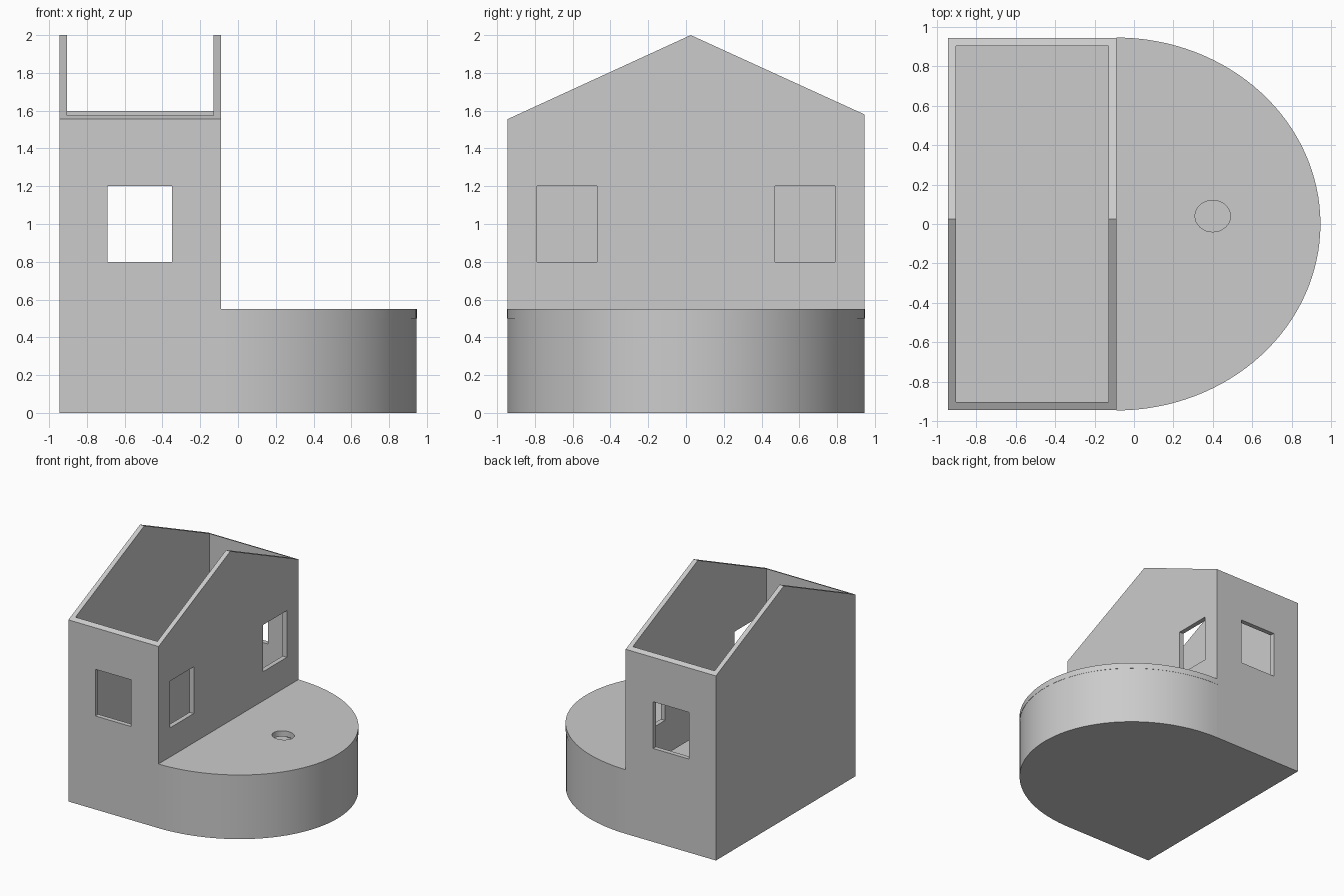
import bpy, bmesh
from math import sin, cos, pi
from mathutils import Vector

if "Cube" in bpy.data.objects:
    bpy.data.objects.remove(bpy.data.objects["Cube"], do_unlink=True)

GREY = 0.6
mat = bpy.data.materials.new("plain grey")
mat.use_nodes = True
mat.diffuse_color = (GREY, GREY, GREY, 1)
mat.node_tree.nodes["Principled BSDF"].inputs["Base Color"].default_value = (GREY, GREY, GREY, 1)

LEFT, WALL_X, HALF = -0.945, -0.09, 0.945   # house extents
BOW = 1.035                                 # reach of the rounded base
T = 0.04                                    # wall thickness
FLOOR, BASE_TOP, LID_TOP = 0.05, 0.5, 0.55


def prism(name, points, direction):
    """Extrude a flat outline along a direction."""
    bm = bmesh.new()
    face = bm.faces.new([bm.verts.new(p) for p in points])
    new = bmesh.ops.extrude_face_region(bm, geom=[face])["geom"]
    bmesh.ops.translate(bm, vec=Vector(direction),
                        verts=[v for v in new if isinstance(v, bmesh.types.BMVert)])
    bmesh.ops.recalc_face_normals(bm, faces=bm.faces)
    mesh = bpy.data.meshes.new(name)
    bm.to_mesh(mesh)
    bm.free()
    mesh.materials.append(mat)
    obj = bpy.data.objects.new(name, mesh)
    bpy.context.collection.objects.link(obj)
    return obj


def box(name, x0, x1, y0, y1, z0, z1):
    return prism(name, [(x0, y0, z0), (x1, y0, z0), (x1, y1, z0), (x0, y1, z0)], (0, 0, z1 - z0))


def arc(cx, cy, rx, ry, start, end, steps, z):
    angles = [start + (end - start) * i / steps for i in range(steps + 1)]
    return [(cx + rx * cos(a), cy + ry * sin(a), z) for a in angles]


def bowed(name, back_x, inset, z0, z1):
    """Half ellipse on the wall line, squared off back to back_x."""
    h = HALF - inset
    points = arc(WALL_X, 0, BOW - inset, h, -pi / 2, pi / 2, 64, z0)
    if back_x < WALL_X:
        points += [(back_x, h, z0), (back_x, -h, z0)]
    return prism(name, points, (0, 0, z1 - z0))


def combine(obj, other, operation):
    mod = obj.modifiers.new("combine", "BOOLEAN")
    mod.operation, mod.solver, mod.object = operation, "EXACT", other
    bpy.context.view_layer.objects.active = obj
    bpy.ops.object.modifier_apply(modifier=mod.name)
    bpy.data.objects.remove(other, do_unlink=True)


def finish(obj):
    bm = bmesh.new()
    bm.from_mesh(obj.data)
    bmesh.ops.remove_doubles(bm, verts=bm.verts, dist=0.0001)
    bmesh.ops.dissolve_limit(bm, angle_limit=0.005, verts=bm.verts, edges=bm.edges)
    bm.to_mesh(obj.data)
    bm.free()
    bpy.ops.object.select_all(action="DESELECT")
    obj.select_set(True)
    bpy.context.view_layer.objects.active = obj
    bpy.ops.object.shade_smooth_by_angle(angle=0.5)


# Gabled house joined to the rounded base
gable = [(-HALF, 0), (HALF, 0), (HALF, 1.58), (0.025, 2), (-HALF, 1.555)]
house = prism("house_and_base", [(LEFT, y, z) for y, z in gable], (WALL_X - LEFT, 0, 0))
combine(house, bowed("base", WALL_X - 0.3, 0, 0, BASE_TOP), "UNION")

# One open room: roofless house above, rounded hall below
inner = HALF - T
combine(house, box("room", LEFT + T, WALL_X - T, -inner, inner, FLOOR, 3), "DIFFERENCE")
combine(house, bowed("hall", WALL_X - 0.4, T, FLOOR, BASE_TOP + 0.005), "DIFFERENCE")

# Windows: one through front and back, two in the wall above the base
combine(house, box("end_windows", -0.69, -0.35, -2, 2, 0.8, 1.2), "DIFFERENCE")
for y0, y1 in ((-0.79, -0.47), (0.47, 0.79)):
    combine(house, box("side_window", -0.3, 0.1, y0, y1, 0.8, 1.2), "DIFFERENCE")
finish(house)

# Flat roof over the rounded base, with a round hole
lid = bowed("rounded_roof", WALL_X, -0.002, BASE_TOP, LID_TOP)
hole = prism("hole", arc(0.4, 0.04, 0.09, 0.08, 0, 2 * pi * 31 / 32, 31, 0.4), (0, 0, 0.3))
combine(lid, hole, "DIFFERENCE")
finish(lid)
